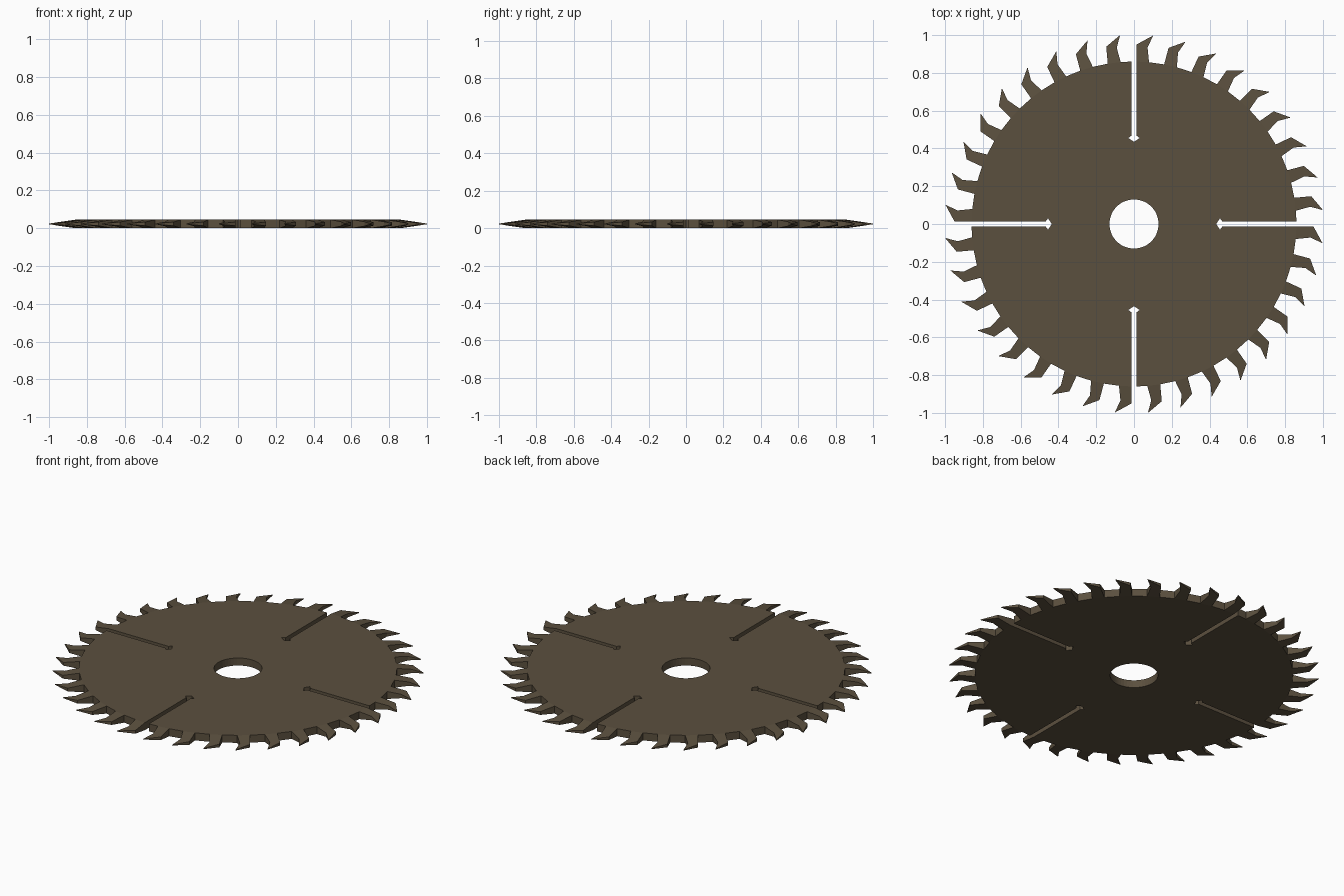
import bpy, bmesh, math

if "Cube" in bpy.data.objects:
    bpy.data.objects.remove(bpy.data.objects["Cube"])

MID, HALF = 0.0225, 0.0225      # blade mid height and half thickness
R_BODY, R_TIP = 0.86, 1.003
SLOT = 0.013                    # slot half width


def polar(deg, r):
    a = math.radians(deg)
    return (r * math.cos(a), r * math.sin(a))


def half_at(x, y):
    # teeth taper from full thickness at the body to a thin edge at the tip
    t = max(0.0, (math.hypot(x, y) - R_BODY) / (R_TIP - R_BODY))
    return HALF - t * (HALF - 0.002)


def turn(p, q):
    x, y = p
    for _ in range(q):
        x, y = -y, x
    return (x, y)


bm = bmesh.new()


def plate(pts, open_edges):
    """Top and bottom face plus walls, except at the listed edge indices."""
    top = [bm.verts.new((x, y, MID + half_at(x, y))) for x, y in pts]
    bot = [bm.verts.new((x, y, MID - half_at(x, y))) for x, y in pts]
    bm.faces.new(top)
    bm.faces.new(bot[::-1])
    n = len(pts)
    for i in range(n):
        if i not in open_edges:
            j = (i + 1) % n
            bm.faces.new((top[i], bot[i], bot[j], top[j]))


for q in range(4):
    # quarter body: slot edge, rim, next slot edge, bore arc
    body = [(0.435, 0), (0.455, 0.03), (0.468, SLOT), (R_BODY, SLOT)]
    opened = set()
    for k in range(9):
        tip = 4.2 + 10 * k
        right = polar(tip + 0.5, R_BODY)
        left = polar(tip + 5.1, R_BODY)
        corner = polar(tip + 4.7, 0.95)
        if k == 8:                          # tooth beside the slot
            left, corner = (SLOT, R_BODY), (SLOT, 0.95)
        notch, point = polar(tip + 1.4, 0.937), polar(tip, R_TIP)
        opened.add(len(body))
        body += [right, left]
        # tooth: shank and hooked tip
        plate([turn(p, q) for p in (right, notch, corner, left)], {1, 3})
        plate([turn(p, q) for p in (notch, point, corner)], {2})
    body += [(SLOT, 0.468), (0.03, 0.455), (0, 0.435)]
    opened.add(len(body) - 1)
    body += [polar(90 - 90 * i / 12, 0.13) for i in range(13)]
    opened.add(len(body) - 1)
    plate([turn(p, q) for p in body], opened)

bmesh.ops.remove_doubles(bm, verts=bm.verts, dist=0.0002)
bmesh.ops.triangulate(bm, faces=[f for f in bm.faces if len(f.verts) > 4])
bmesh.ops.recalc_face_normals(bm, faces=bm.faces)

mesh = bpy.data.meshes.new("saw_blade")
bm.to_mesh(mesh)
bm.free()
blade = bpy.data.objects.new("saw_blade", mesh)
bpy.context.collection.objects.link(blade)

steel = bpy.data.materials.new("dark brown steel")
steel.diffuse_color = (0.105, 0.08, 0.049, 1)
steel.use_nodes = True
steel.node_tree.nodes["Principled BSDF"].inputs["Base Color"].default_value = steel.diffuse_color
mesh.materials.append(steel)
